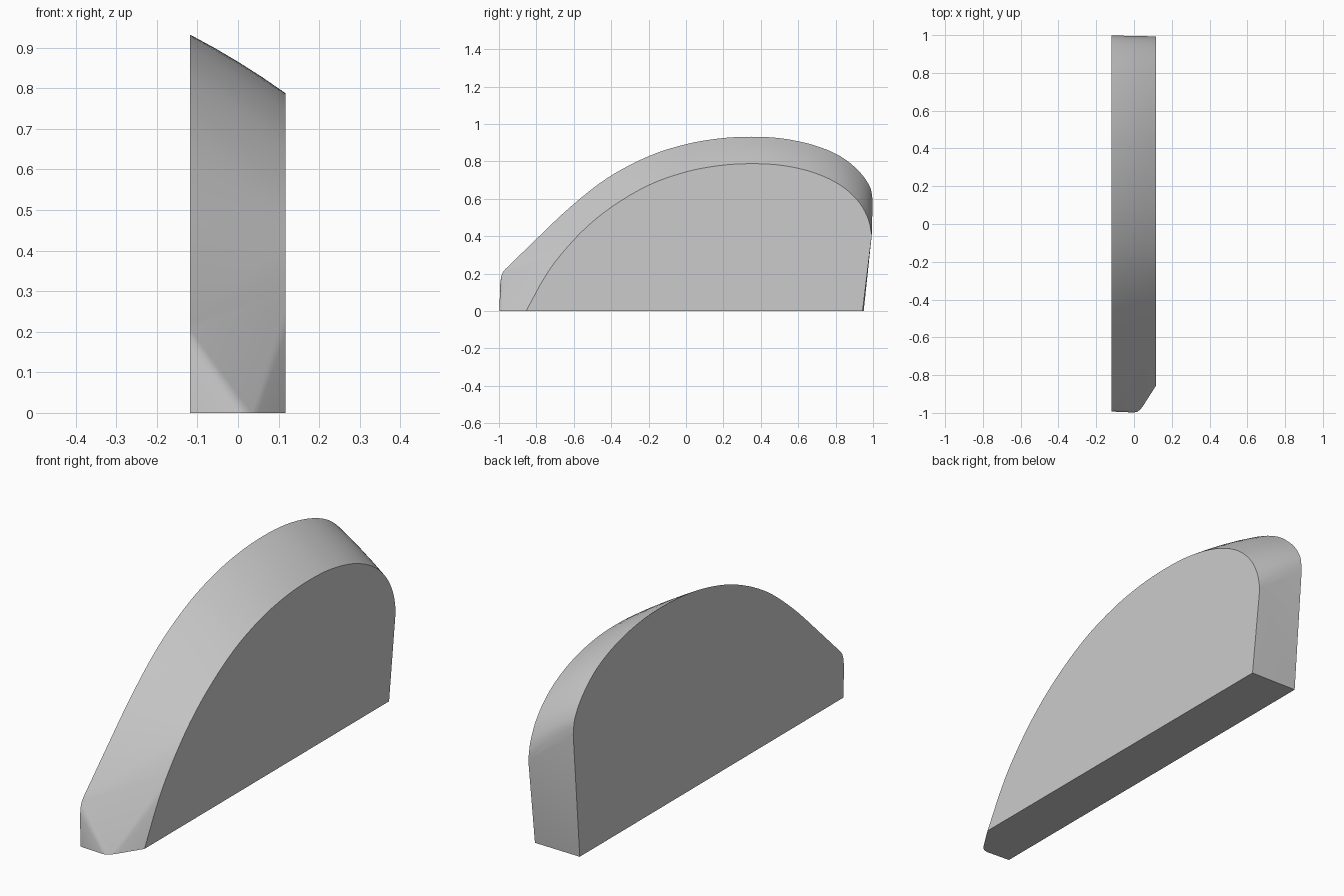
import bpy, bmesh, math
from mathutils import Vector

if "Cube" in bpy.data.objects:
    bpy.data.objects.remove(bpy.data.objects["Cube"])

XL, XR = -0.118, 0.117

# matching (y, z) profile points for the tall left face and the short right face
left = [(-0.965, 0.225), (-0.80, 0.385), (-0.62, 0.555), (-0.42, 0.712), (-0.2, 0.828),
        (0.0, 0.892), (0.18, 0.923), (0.35, 0.932), (0.52, 0.922), (0.69, 0.885),
        (0.83, 0.825), (0.93, 0.742), (0.985, 0.66), (0.998, 0.585)]
right = [(-0.78, 0.14), (-0.7, 0.263), (-0.56, 0.422), (-0.40, 0.555), (-0.2, 0.673),
         (0.0, 0.744), (0.18, 0.778), (0.35, 0.788), (0.52, 0.778), (0.69, 0.738),
         (0.83, 0.67), (0.925, 0.582), (0.975, 0.49), (0.993, 0.405)]


def smooth(pts, n=4):
    """Catmull-Rom curve through the points."""
    p = [Vector(q) for q in pts]
    p = [2 * p[0] - p[1]] + p + [2 * p[-1] - p[-2]]
    out = []
    for i in range(1, len(p) - 2):
        a, b, c, d = p[i - 1:i + 3]
        for k in range(n):
            t = k / n
            out.append(0.5 * (2 * b + (c - a) * t + (2 * a - 5 * b + 4 * c - d) * t * t
                              + (3 * b - a - 3 * c + d) * t ** 3))
    return out + [p[-2]]


# slightly bulged loft between the two profiles
L, R = smooth(left), smooth(right)
points = []
steps = 4
for i in range(steps + 1):
    t = i / steps
    x = XL + (XR - XL) * t
    for a, b in zip(L, R):
        q = a.lerp(b, t)
        points.append((x, q.x, q.y + 0.006 * 4 * t * (1 - t) * min(1, max(0, q.x + 0.6))))

# rounded nose and flat base corners
points += [(XL, -0.99, 0), (XL, -0.993, 0.15), (XL, -0.988, 0.185), (XL, -0.98, 0.207),
           (0.0, -0.998, 0), (0.018, -0.994, 0), (0.034, -0.982, 0), (0.05, -0.96, 0),
           (XR, -0.855, 0), (XL, 0.95, 0), (XR, 0.944, 0)]

# skin everything as one convex body
bm = bmesh.new()
for p in points:
    bm.verts.new(p)
res = bmesh.ops.convex_hull(bm, input=bm.verts)
junk = {g for g in res["geom_interior"] + res["geom_unused"] if isinstance(g, bmesh.types.BMVert)}
bmesh.ops.delete(bm, geom=list(junk), context='VERTS')
bmesh.ops.dissolve_limit(bm, angle_limit=math.radians(0.3), verts=bm.verts, edges=bm.edges)
bmesh.ops.recalc_face_normals(bm, faces=bm.faces)

mesh = bpy.data.meshes.new("curved_wedge")
bm.to_mesh(mesh)
bm.free()
body = bpy.data.objects.new("curved_wedge", mesh)
bpy.context.collection.objects.link(body)
bpy.context.view_layer.objects.active = body
body.select_set(True)
bpy.ops.object.shade_smooth_by_angle(angle=math.radians(30))
